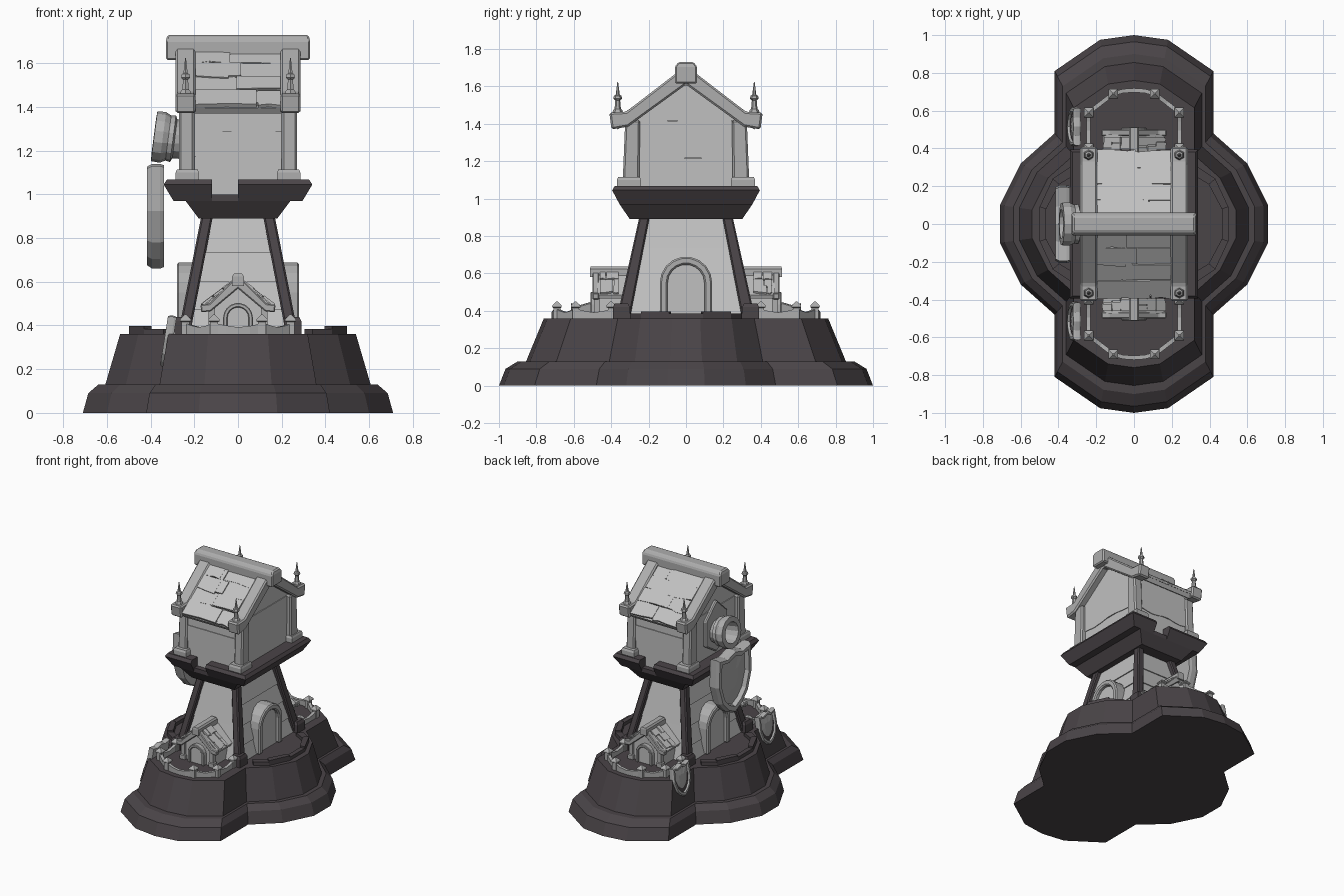
import bpy, bmesh, math, random
from mathutils import Vector as V

if "Cube" in bpy.data.objects:
    bpy.data.objects.remove(bpy.data.objects["Cube"])

random.seed(4)


def material(name, rgb):
    m = bpy.data.materials.new(name)
    m.diffuse_color = (*rgb, 1)
    m.use_nodes = True
    m.node_tree.nodes["Principled BSDF"].inputs["Base Color"].default_value = m.diffuse_color
    return m


DARK = material("dark stone", (0.068, 0.058, 0.064))
WALL = material("pale boards", (0.53, 0.53, 0.53))
TRIM = material("grey trim", (0.42, 0.42, 0.42))


def loft(name, rings, mat, bevel=0):
    """Skin equal-length rings of points and cap both ends."""
    bm = bmesh.new()
    vs = [[bm.verts.new(p) for p in r] for r in rings]
    n = len(rings[0])
    for a, b in zip(vs, vs[1:]):
        for i in range(n):
            j = (i + 1) % n
            bm.faces.new((a[i], a[j], b[j], b[i]))
    bm.faces.new(vs[0][::-1])
    bm.faces.new(vs[-1])
    bmesh.ops.recalc_face_normals(bm, faces=bm.faces[:])
    me = bpy.data.meshes.new(name)
    bm.to_mesh(me)
    bm.free()
    me.materials.append(mat)
    ob = bpy.data.objects.new(name, me)
    bpy.context.collection.objects.link(ob)
    if bevel:
        md = ob.modifiers.new("bevel", 'BEVEL')
        md.width, md.segments, md.limit_method = bevel, 1, 'ANGLE'
    return ob


def plate(name, pts, o, u, v, depth, mat, bevel=0):
    """Extrude a 2D outline in plane (u, v) along u x v."""
    o, u, v = V(o), V(u).normalized(), V(v).normalized()
    n = u.cross(v) * depth
    base = [o + u * a + v * b for a, b in pts]
    return loft(name, [base, [p + n for p in base]], mat, bevel)


def rect(x0, x1, y0, y1, z):
    return [(x0, y0, z), (x1, y0, z), (x1, y1, z), (x0, y1, z)]


def block(name, c, levels, mat, bevel=0):
    """Stack of centred rectangles (hx, hy, z)."""
    x, y = c
    return loft(name, [rect(x - a, x + a, y - b, y + b, z) for a, b, z in levels], mat, bevel)


def mirror(half):
    """Close a half outline (right side) by mirroring the first coordinate."""
    return half + [(-a, b) for a, b in reversed(half) if abs(a) > 1e-6]


def arch(hw, spring, n=9):
    return [(hw * math.cos(math.pi * i / n), spring + hw * math.sin(math.pi * i / n)) for i in range(n + 1)]


def door(name, o, u, hw, spring, t, depth):
    outer = [(hw, 0)] + arch(hw, spring) + [(-hw, 0)]
    inner = [(hw - t, 0)] + arch(hw - t, spring) + [(-hw + t, 0)]
    plate(name + "_frame", outer + inner[::-1], o, u, (0, 0, 1), depth, TRIM, t * .2)
    plate(name + "_panel", inner, o, u, (0, 0, 1), depth * .75, WALL)


def boards(name, o, u, v, hw, zs, thick):
    """Overlapping boards with wavy lower edges; hw(z) is the half width."""
    for k, (z0, z1) in enumerate(zip(zs, zs[1:])):
        low = []
        for i in range(9):
            t = -1 + i / 4
            low.append((hw(z0) * t, z0 + (.009 * math.sin(i * 1.3 + k * 2) if k else 0)))
        plate(f"{name}_{k}", low + [(hw(z1), z1 + .005), (-hw(z1), z1 + .005)], o, u, v, thick * (1 + .5 * (k % 2)), WALL)


def shield(name, o, v, h, depth):
    out = mirror([(0, 1), (.2, .94), (.41, .98), (.43, .55), (.33, .25), (.18, .09), (0, 0)])
    u, v = V((0, -1, 0)), V(v).normalized()
    n = u.cross(v)
    rings = []
    for s, d in ((.97, 0), (1, .25), (1, .7), (.94, 1), (.8, 1), (.76, .6), (.3, .75)):
        rings.append([V(o) + u * a * s * h + v * (.55 + (b - .55) * s) * h + n * d * depth for a, b in out])
    loft(name, rings, TRIM)


def lathe(name, prof, o, axis, n, mat):
    axis = V(axis).normalized()
    q = axis.to_track_quat('Z', 'Y')
    loft(name, [[V(o) + q @ V((r * math.cos(2 * math.pi * (i + .5) / n), r * math.sin(2 * math.pi * (i + .5) / n), t))
                 for i in range(n)] for r, t in prof], mat)


# Lobed stone base
quarter = [(0, 1), (.18, .975), (.42, .81), (.42, .48), (.6, .32), (.71, .1)]
right = quarter + [(x, -y) for x, y in reversed(quarter)]
foot = mirror(right)
loft("stone_base", [[(x * s, y * s, z) for x, y in foot] for z, s in
                    ((0, 1), (.09, .965), (.13, .9), (.13, .855), (.36, .76))], DARK)

# Side terraces: low dark curbs and arched doors
for s in (1, -1):
    path = [(.34, .30), (.43, .24), (.50, .09), (.50, -.09), (.43, -.24), (.34, -.30)]
    inner = [(x - .035, y * .88) for x, y in path]
    for k in range(5):
        q = [path[k], path[k + 1], inner[k + 1], inner[k]]
        loft("terrace_curb", [[(s * x, y, .35) for x, y in q], [(s * x, y, .385 + .012 * (k % 2)) for x, y in q]], DARK)
    door("tower_door", (s * .17, 0, .36), (0, s, 0), .14, .19, .042, .11)

# Tapered tower of stepped boards
hx = lambda z: .25 - (z - .36) * .21
hy = lambda z: .325 - (z - .36) * .2
for k, (z0, z1) in enumerate(zip((.35, .47, .6, .735), (.47, .6, .735, .9))):
    block(f"tower_course_{k}", (0, 0), [(hx(z0) + .004, hy(z0) + .004, z0), (hx(z1) - .004, hy(z1) - .004, z1)], WALL)
for s in (1, -1):
    for t in (1, -1):
        loft("tower_leg", [rect(s * .22, s * .275, t * .30, t * .37, .36),
                           rect(s * .115, s * .168, t * .195, t * .25, .90)], DARK, .008)
        block("leg_foot", (s * .25, t * .345), [(.04, .045, .35), (.04, .045, .42), (.03, .035, .44)], DARK)

# Platform tray and its broken rim (half-turn symmetric)
block("platform_tray", (0, 0), [(.18, .30, .89), (.24, .355, .97), (.24, .355, 1.0)], DARK)
for s in (1, -1):
    for x0, side in ((-.12, -1), (0, 1)):
        loft("platform_rim", [rect(s * x0, s * side * a, 0, -s * b, z) for a, b, z in
                              ((.295, .355, .97), (.34, .395, 1.045), (.325, .38, 1.068))], DARK)

# Upper house body and wavy boards
gable = [(.305, 1.0), (.315, 1.40), (0, 1.65)]
plate("house_body", mirror(gable), (-.225, 0, 0), (0, 1, 0), (0, 0, 1), .45, WALL)
for s in (1, -1):
    boards("house_front_boards", (0, s * .305, 0), (-s, 0, 0), (0, 0, 1), lambda z: .2, (1.0, 1.165, 1.285, 1.40), .01)
    boards("house_gable_boards", (s * .225, 0, 0), (0, s, 0), (0, 0, 1),
           lambda z: .3 if z < 1.41 else max(.02, (1.64 - z) * 1.22), (1.06, 1.21, 1.41, 1.62), .01)

# Corner posts, barge boards, finials
barge = mirror([(0, 1.70), (.06, 1.665), (.32, 1.465), (.41, 1.46), (.398, 1.37), (.31, 1.385), (0, 1.61)])
for s in (1, -1):
    plate("barge_board", barge, (s * .24 - .046, 0, 0), (0, 1, 0), (0, 0, 1), .092, TRIM, .01)
    for t in (1, -1):
        block("post_base", (s * .232, t * .305), [(.053, .065, 1.06), (.053, .065, 1.10), (.047, .058, 1.115)], TRIM)
        loft("corner_post", [rect(s * .2, s * .27, t * .25, t * .338, 1.1),
                             rect(s * .2, s * .27, t * .245, t * .325, 1.42)], TRIM, .01)
        lathe("finial", [(.034, 0), (.024, .03), (.017, .035), (.013, .08), (.024, .09), (.02, .105), (.011, .11), (.002, .18)],
              (s * .24, t * .365, 1.445), (0, 0, 1), 6, TRIM)
block("ridge_beam", (0, 0), [(.33, .06, 1.615), (.33, .06, 1.705), (.322, .04, 1.73), ], TRIM, .008)


def shingles(name, top, down, along, hw, length, rows, thick):
    """Irregular shingle rows on a slope, starting at its top edge."""
    d = length / rows
    for r in range(rows):
        cut = random.uniform(-.5, .5) * hw
        for a, b in ((-hw, cut - .003), (cut + .003, hw)):
            j = [random.uniform(-.12, .12) * d for _ in range(3)]
            plate(name, [(a, r * d), (b, r * d), (b, (r + 1) * d + j[0]), ((a + b) / 2, (r + 1) * d + j[1]),
                         (a, (r + 1) * d + j[2])], top, along, down, thick * random.uniform(.7, 1.3), WALL)


# Main roof slab and shingles
plate("roof_slab", mirror([(0, 1.665), (.385, 1.395), (.365, 1.37), (0, 1.62)]), (-.2, 0, 0),
      (0, 1, 0), (0, 0, 1), .4, WALL)
for s in (1, -1):
    shingles("roof_shingle", (0, s * .03, 1.646), (0, s * .355, -.25), (s * -1, 0, 0), .195, .425, 4, -.018)
    shingles("roof_shingle", (0, s * .03, 1.646), (0, s * .355, -.25), (s, 0, 0), .195, .425, 4, .018)

# Horn window on the left gable
plate("horn_backplate", mirror([(0, 1.48), (.13, 1.36), (.13, 1.17), (0, 1.09)]), (-.23, 0, 0),
      (0, -1, 0), (0, 0, 1), .03, TRIM, .008)
lathe("horn", [(.085, 0), (.09, .07), (.108, .078), (.104, .1), (.117, .125), (.115, .165), (.078, .167), (.068, .05)],
      (-.22, 0, 1.245), (-1, 0, .13), 14, TRIM)

# Large hanging shield and the two small ones on the base
shield("large_shield", (-.338, 0, .66), (0, 0, 1), .48, .078)
for t in (1, -1):
    shield("small_shield", (-.318, t * .515, .205), (.16, 0, 1), .24, .04)

# Small houses and their fences at both ends
for t in (1, -1):
    def across(name, pts, y0, y1, mat, bevel=0):
        plate(name, pts, (0, t * y0, 0), (-t, 0, 0), (0, 0, 1), y1 - y0, mat, bevel)
    across("cottage_body", mirror([(.125, .36), (.125, .47), (0, .585)]), .25, .475, WALL)
    across("cottage_roof", mirror([(0, .61), (.165, .485), (.155, .465), (0, .575)]), .25, .475, WALL)
    across("cottage_barge", mirror([(0, .62), (.025, .605), (.13, .5), (.172, .495), (.168, .46), (.125, .465), (0, .57)]),
           .465, .50, TRIM, .005)
    block("cottage_ridge", (0, t * .40), [(.027, .113, .58), (.027, .113, .625), (.018, .11, .637)], TRIM)
    door("cottage_door", (0, t * .46, .36), (-t, 0, 0), .068, .075, .02, .05)
    for s in (1, -1):
        shingles("cottage_shingle", (s * .02, t * .41, .598), (s * .15, 0, -.114), (0, t, 0), .05, .175, 3, .01 * -s * t)
        block("cottage_post", (s * .12, t * .475), [(.022, .022, .36), (.022, .022, .39), (.015, .016, .395), (.015, .016, .48)], TRIM)
    path = [(.24, .40), (.24, .59), (.11, .69), (-.11, .69), (-.24, .59), (-.24, .40)]
    for k, (x, y) in enumerate(path):
        block("fence_post", (x, t * y), [(.018, .018, .35), (.018, .018, .415), (.026, .026, .42), (.024, .024, .43), (.004, .004, .45)], TRIM)
        if k < 5:
            a, b = V((x, t * y, 0)), V((path[k + 1][0], t * path[k + 1][1], 0))
            w = (b - a).length
            side = V((b - a)).normalized().cross(V((0, 0, 1))) * .011
            mid = (a + b) / 2
            bow = V((0, t * .018, 0)) if k == 2 else V((0, 0, 0))
            prof = lambda p, z: [p - side + V((0, 0, .35)), p + side + V((0, 0, .35)), p + side + V((0, 0, z)), p - side + V((0, 0, z))]
            loft("fence_wall", [prof(a, .41), prof(a.lerp(b, .25) + bow * .8, .398), prof(mid + bow, .392),
                                prof(a.lerp(b, .75) + bow * .8, .4), prof(b, .412)], TRIM)
